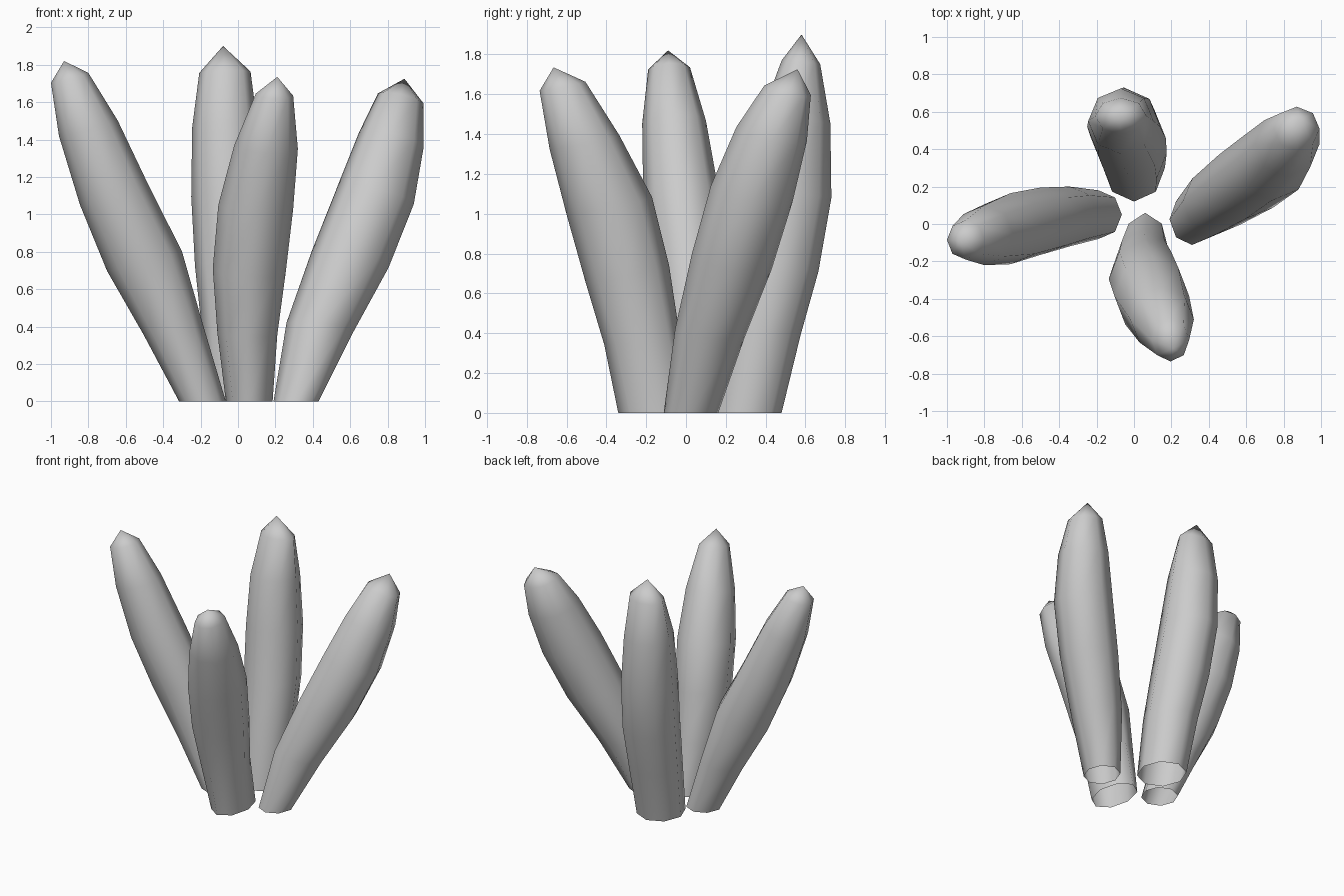
import bpy
import bmesh
import math

cube = bpy.data.objects.get("Cube")
if cube:
    bpy.data.objects.remove(cube, do_unlink=True)

SIDES = 8

grey = bpy.data.materials.new("stone_grey")
grey.use_nodes = True
colour = (0.6, 0.6, 0.6, 1)
grey.diffuse_color = colour
grey.node_tree.nodes["Principled BSDF"].inputs["Base Color"].default_value = colour


def leaning_column(name, rings, tip):
    """Loft tilted elliptical rings (z, x, y, radius x, radius y) up to a point, open below."""
    z0, x0, y0 = rings[0][:3]
    lean_x = (tip[0] - x0) / tip[2]
    lean_y = (tip[1] - y0) / tip[2]
    bm = bmesh.new()
    loops = []
    for z, x, y, rx, ry in rings:
        tilt = 0.65 * min(1, z / 0.7)
        loop = []
        for i in range(SIDES):
            a = math.tau * i / SIDES
            dx, dy = rx * math.cos(a), ry * math.sin(a)
            dz = -tilt * (lean_x * dx + lean_y * dy)
            loop.append(bm.verts.new((x + dx, y + dy, z + dz)))
        loops.append(loop)
    for low, high in zip(loops, loops[1:]):
        for i in range(SIDES):
            j = (i + 1) % SIDES
            bm.faces.new((low[i], low[j], high[j], high[i]))
    point = bm.verts.new(tip)
    for i in range(SIDES):
        bm.faces.new((loops[-1][i], loops[-1][(i + 1) % SIDES], point))
    for face in bm.faces:
        face.smooth = True
    mesh = bpy.data.meshes.new(name)
    bm.to_mesh(mesh)
    bm.free()
    mesh.materials.append(grey)
    obj = bpy.data.objects.new(name, mesh)
    bpy.context.collection.objects.link(obj)


# Column leaning to the right side
leaning_column("right_column", [
    (0, -.19, .05, .125, .13), (.38, -.345, .04, .16, .16), (.75, -.50, .015, .20, .18),
    (1.1, -.66, -.025, .185, .19), (1.46, -.80, -.06, .157, .16), (1.73, -.90, -.085, .10, .105),
], (-.93, -.09, 1.82))

# Tall column at the back
leaning_column("back_column", [
    (0, 0, .30, .165, .18), (.4, -.01, .38, .185, .195), (.73, -.03, .46, .20, .205),
    (1.1, -.055, .52, .195, .21), (1.47, -.07, .55, .175, .175), (1.76, -.07, .577, .137, .097),
], (-.08, .58, 1.9))

# Column leaning to the front
leaning_column("front_column", [
    (0, .06, -.14, .125, .20), (.36, .05, -.22, .16, .19), (.7, .06, -.295, .195, .21),
    (1.04, .095, -.385, .20, .215), (1.36, .15, -.51, .17, .175), (1.64, .195, -.62, .10, .115),
], (.21, -.665, 1.735))

# Column leaning to the left side
leaning_column("left_column", [
    (0, .31, .025, .12, .137), (.4, .44, .12, .18, .175), (.76, .60, .23, .205, .20),
    (1.1, .735, .33, .205, .205), (1.4, .82, .43, .173, .177), (1.62, .87, .51, .122, .117),
], (.89, .56, 1.725))
